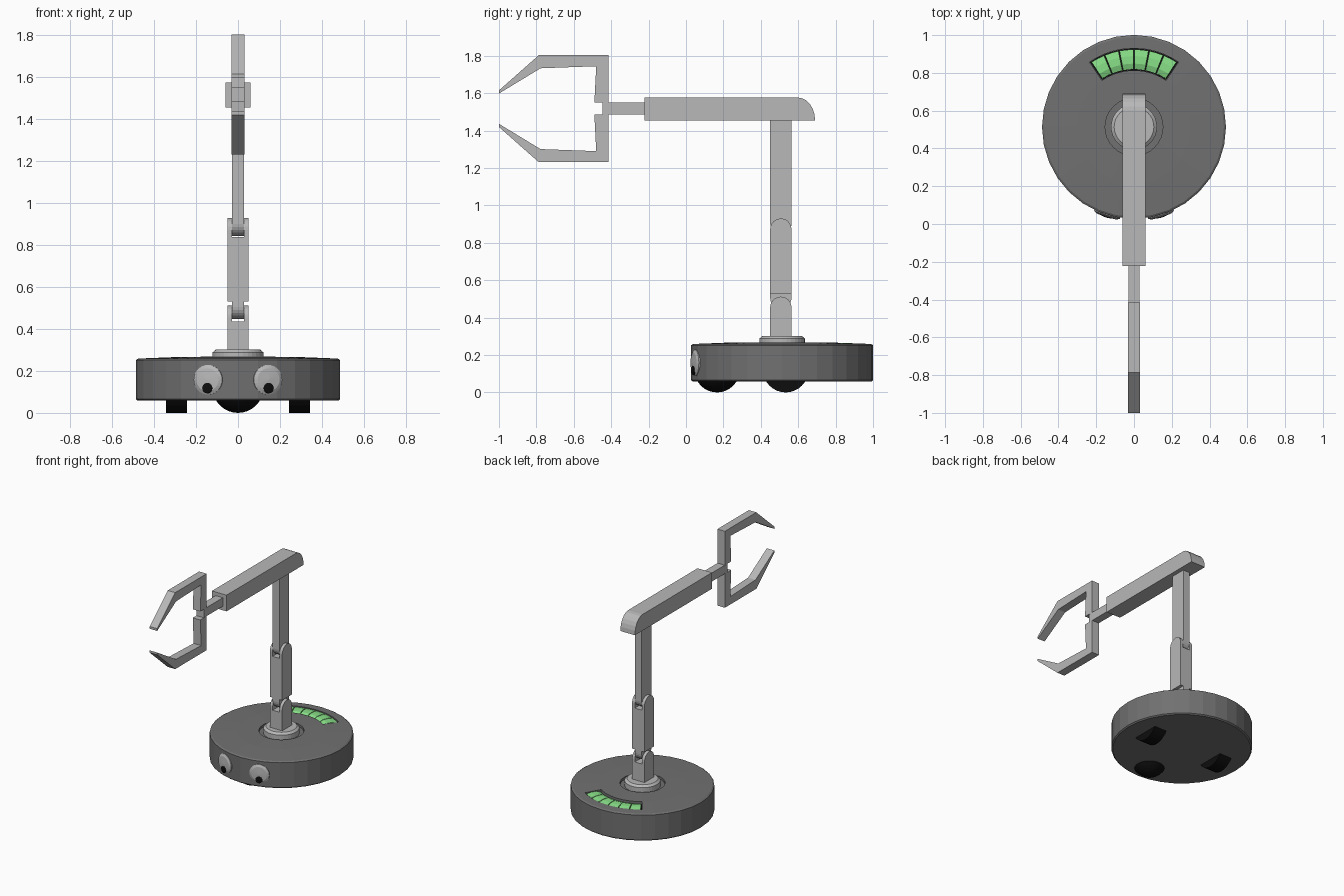
import bpy, bmesh, math
from mathutils import Matrix, Vector

if "Cube" in bpy.data.objects:
    bpy.data.objects.remove(bpy.data.objects["Cube"])


def material(name, r, g, b):
    m = bpy.data.materials.new(name)
    m.diffuse_color = (r, g, b, 1)
    m.use_nodes = True
    m.node_tree.nodes["Principled BSDF"].inputs["Base Color"].default_value = m.diffuse_color
    return m


LIGHT = material("light grey", 0.48, 0.48, 0.48)
DARK = material("dark grey", 0.165, 0.165, 0.165)
BLACK = material("black", 0.004, 0.004, 0.004)
GREEN = material("green", 0.25, 0.75, 0.25)
CENTRE = Vector((0, 0.514, 0))   # axis of the round base


def finish(name, bm, mat, matrix=Matrix()):
    bmesh.ops.remove_doubles(bm, verts=bm.verts, dist=1e-5)
    bmesh.ops.recalc_face_normals(bm, faces=bm.faces)
    me = bpy.data.meshes.new(name)
    bm.to_mesh(me)
    bm.free()
    me.materials.append(mat)
    ob = bpy.data.objects.new(name, me)
    ob.matrix_world = matrix
    bpy.context.collection.objects.link(ob)
    return ob


def lathe(name, profile, mat, matrix=Matrix(), steps=32):
    """Spin (radius, height) points about local z."""
    bm = bmesh.new()
    vs = [bm.verts.new((r, 0, z)) for r, z in profile]
    es = [bm.edges.new(p) for p in zip(vs, vs[1:])]
    bmesh.ops.spin(bm, geom=vs + es, cent=(0, 0, 0), axis=(0, 0, 1),
                   angle=math.tau, steps=steps)
    return finish(name, bm, mat, matrix)


def prisms(name, parts, mat):
    """Each part is a side outline of (y, z) points pulled from x0 to x1."""
    bm = bmesh.new()
    for pts, x0, x1 in parts:
        a = [bm.verts.new((x0, y, z)) for y, z in pts]
        b = [bm.verts.new((x1, y, z)) for y, z in pts]
        bm.faces.new(a)
        bm.faces.new(b[::-1])
        for i in range(len(pts)):
            j = (i + 1) % len(pts)
            bm.faces.new((a[i], b[i], b[j], a[j]))
    return finish(name, bm, mat)


def sector(name, a0, a1, section, mat, steps):
    """Sweep a closed (radius, z) section round the base axis, angles from +y."""
    bm = bmesh.new()
    rings = []
    for i in range(steps + 1):
        a = math.radians(a0 + (a1 - a0) * i / steps)
        rings.append([bm.verts.new((r * math.sin(a), r * math.cos(a), z))
                      for r, z in section])
    n = len(section)
    for p, q in zip(rings, rings[1:]):
        for i in range(n):
            bm.faces.new((p[i], p[(i + 1) % n], q[(i + 1) % n], q[i]))
    bm.faces.new(rings[0])
    bm.faces.new(rings[-1][::-1])
    return finish(name, bm, mat, Matrix.Translation(CENTRE))


def box(y0, y1, z0, z1):
    return [(y0, z0), (y1, z0), (y1, z1), (y0, z1)]


YC, R = 0.507, 0.057   # arm column centre and half depth


def rounded(flat_z, arc_z):
    """Column outline, flat at one end and half round at the other."""
    s = 1 if arc_z > flat_z else -1
    arc = [(YC + R * math.cos(math.pi * i / 12),
            arc_z + s * R * math.sin(math.pi * i / 12)) for i in range(13)]
    return [(YC - R, flat_z), (YC + R, flat_z)] + arc


# Round base with a groove round the collar
on_axis = Matrix.Translation(CENTRE)
base = lathe("base", [(0, 0.058), (0.478, 0.058), (0.487, 0.066), (0.487, 0.252),
                      (0.476, 0.259), (0.3, 0.266), (0.153, 0.268), (0.153, 0.25),
                      (0, 0.25)], DARK, on_axis)
lathe("collar", [(0, 0.245), (0.122, 0.245), (0.122, 0.288), (0.105, 0.302),
                 (0, 0.302)], LIGHT, on_axis)

# Curved slot in the base with six green lights
cutter = sector("slot_cutter", -34.5, 34.5,
                [(0.299, 0.24), (0.416, 0.24), (0.416, 0.3), (0.299, 0.3)], DARK, 12)
cutter.hide_render = True
cutter.hide_viewport = True
cut = base.modifiers.new("slot", 'BOOLEAN')
cut.operation, cut.object, cut.solver = 'DIFFERENCE', cutter, 'EXACT'
sector("slot_floor", -34.3, 34.3, [(0.3, 0.239), (0.415, 0.239), (0.415, 0.244),
                                   (0.3, 0.244)], BLACK, 12)
for i in range(6):
    a = -33.6 + i * 11.2
    sector("light_%d" % (i + 1), a + 0.4, a + 10.8,
           [(0.306, 0.241), (0.41, 0.241), (0.41, 0.257), (0.375, 0.263),
            (0.335, 0.263), (0.306, 0.252)], GREEN, 2)

# Eyes with pupils on the front rim
for side, s in (("left", -1), ("right", 1)):
    a = math.radians(17.1) * s
    out = Vector((math.sin(a), -math.cos(a), 0))
    place = (Matrix.Translation(CENTRE + out * 0.484 + Vector((0, 0, 0.158)))
             @ out.to_track_quat('Z', 'Y').to_matrix().to_4x4())
    lathe("eye_" + side, [(0, -0.03), (0.071, -0.03), (0.071, 0.004), (0.055, 0.012),
                          (0, 0.016)], LIGHT, place, 24)
    lathe("pupil_" + side, [(0, 0.008), (0.025, 0.008), (0.025, 0.016), (0, 0.018)],
          BLACK, place @ Matrix.Translation((0, -0.04, 0)), 16)

# Ball caster and two side wheels
RW = 0.122
ball = [(RW * math.sin(math.pi * i / 16), -RW * math.cos(math.pi * i / 16))
        for i in range(17)]
lathe("front_caster", ball, BLACK, Matrix.Translation((0, 0.166, RW)), 32)
wheel = [(0.533 + RW * math.cos(math.tau * i / 32), RW + RW * math.sin(math.tau * i / 32))
         for i in range(32)]
prisms("side_wheels", [(wheel, s * 0.243, s * 0.344) for s in (-1, 1)], BLACK)

# Arm column: forked links joined by tongues
W, T = 0.051, 0.029
prisms("lower_fork", [(box(YC - R, YC + R, 0.295, 0.435), -W, W)]
       + [(rounded(0.435, 0.455), s * T, s * W) for s in (-1, 1)], LIGHT)
prisms("middle_link", [(rounded(0.53, 0.505), -T + 0.001, T - 0.001),
                       (box(YC - R, YC + R, 0.53, 0.838), -W, W)]
       + [(rounded(0.838, 0.873), s * T, s * W) for s in (-1, 1)], LIGHT)
prisms("upper_link", [(rounded(1.47, 0.9), -T + 0.001, T - 0.001)], LIGHT)

# Forearm with a rounded elbow
elbow = [(0.6 + 0.09 * math.sin(t), 1.455 + 0.121 * math.cos(t))
         for t in [math.pi / 2 * i / 6 for i in range(7)]]
prisms("forearm", [([(-0.222, 1.576)] + elbow + [(-0.222, 1.455)], -0.06, 0.06)], LIGHT)
prisms("wrist", [(box(-0.447, -0.2, 1.485, 1.549), -0.03, 0.03)], LIGHT)

# Gripper: one jaw mirrored about the wrist height
jaw = [(-0.415, 1.545), (-0.415, 1.803), (-0.787, 1.803), (-1.0, 1.615), (-1.0, 1.598),
       (-0.778, 1.733), (-0.48, 1.744), (-0.49, 1.549), (-0.447, 1.549), (-0.447, 1.545)]
flip = [(y, 2 * 1.517 - z) for y, z in jaw]
prisms("upper_jaw", [(jaw, -0.031, 0.031)], LIGHT)
prisms("lower_jaw", [(flip, -0.031, 0.031)], LIGHT)
